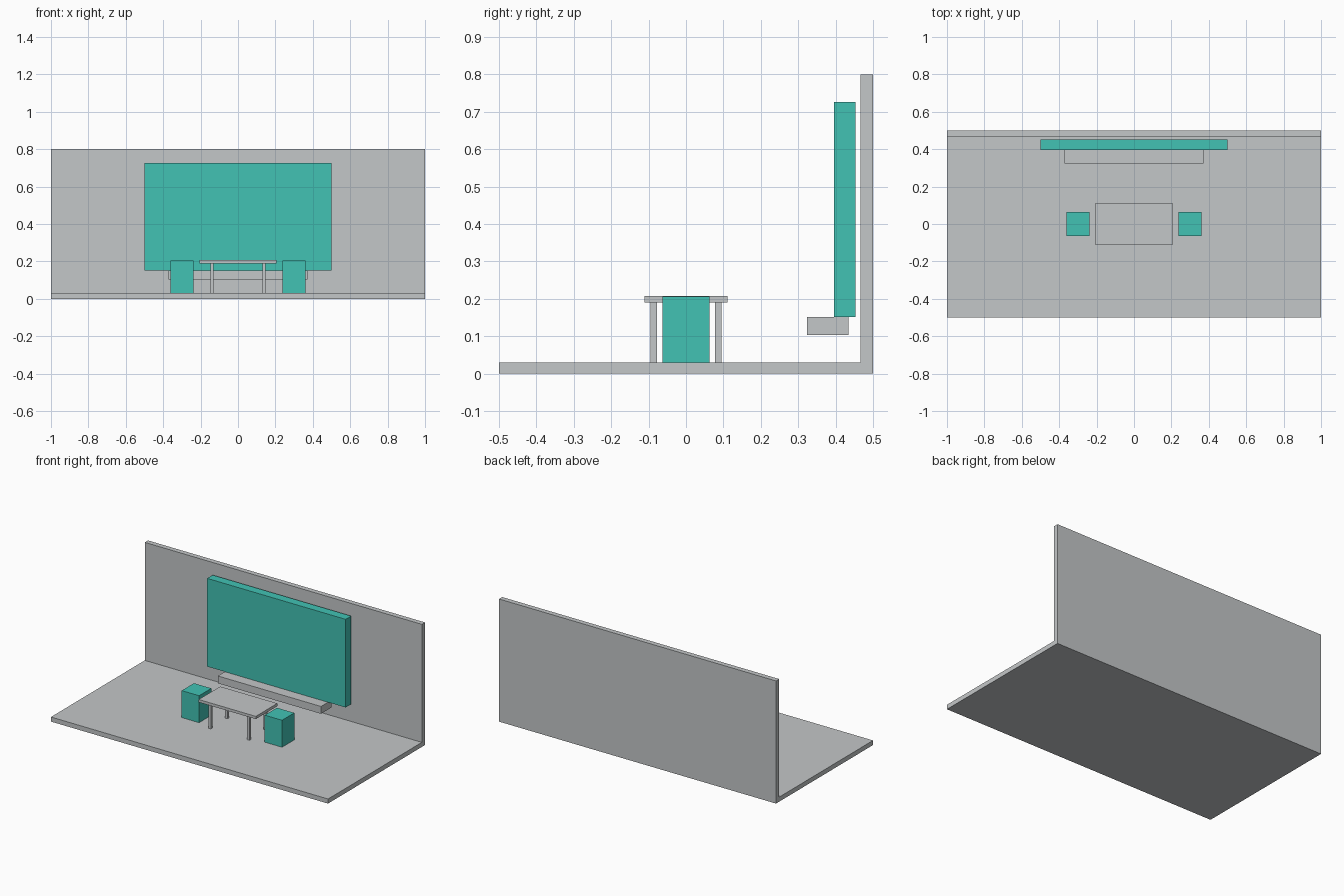
import bpy
import bmesh

cube = bpy.data.objects.get("Cube")
if cube:
    bpy.data.objects.remove(cube, do_unlink=True)


def make_material(name, rgb):
    mat = bpy.data.materials.new(name)
    mat.use_nodes = True
    color = (*rgb, 1.0)
    mat.diffuse_color = color
    mat.node_tree.nodes["Principled BSDF"].inputs["Base Color"].default_value = color
    return mat


GREY = make_material("light grey", (0.55, 0.57, 0.58))
TEAL = make_material("teal", (0.054, 0.54, 0.456))


def add_object(name, bm, mat):
    bmesh.ops.recalc_face_normals(bm, faces=bm.faces[:])
    mesh = bpy.data.meshes.new(name)
    bm.to_mesh(mesh)
    bm.free()
    mesh.materials.append(mat)
    obj = bpy.data.objects.new(name, mesh)
    bpy.context.collection.objects.link(obj)
    return obj


def box(name, x, y, z, mat):
    """Box spanning the given (low, high) range on each axis."""
    bm = bmesh.new()
    bmesh.ops.create_cube(bm, size=1)
    spans = (x, y, z)
    for v in bm.verts:
        v.co = [lo + (c + 0.5) * (hi - lo) for c, (lo, hi) in zip(v.co, spans)]
    return add_object(name, bm, mat)


def mirrored(lo, hi, side):
    return tuple(sorted((lo * side, hi * side)))


FLOOR = 0.03

# Floor and back wall: one L-shaped profile extruded across the width
profile = [(-0.5, 0), (0.5, 0), (0.5, 0.8), (0.467, 0.8), (0.467, FLOOR), (-0.5, FLOOR)]
bm = bmesh.new()
face = bm.faces.new([bm.verts.new((-1, y, z)) for y, z in profile])
swept = bmesh.ops.extrude_face_region(bm, geom=[face])["geom"]
bmesh.ops.translate(bm, vec=(2, 0, 0),
                    verts=[g for g in swept if isinstance(g, bmesh.types.BMVert)])
add_object("floor_and_wall", bm, GREY)

# Wall panel and the shelf beneath it
box("wall_panel", (-0.5, 0.5), (0.396, 0.453), (0.151, 0.726), TEAL)
box("shelf", (-0.372, 0.372), (0.324, 0.434), (0.103, 0.151), GREY)

# Table
box("table_top", (-0.206, 0.206), (-0.111, 0.111), (0.19, 0.208), GREY)
for side, side_name in ((1, "left"), (-1, "right")):
    for depth, depth_name in ((-1, "front"), (1, "back")):
        box(f"table_leg_{depth_name}_{side_name}", mirrored(0.13, 0.148, side),
            mirrored(0.078, 0.095, depth), (FLOOR, 0.19), GREY)

    # Block seat at each end of the table
    box(f"seat_{side_name}", mirrored(0.237, 0.362, side),
        (-0.063, 0.063), (FLOOR, 0.206), TEAL)
